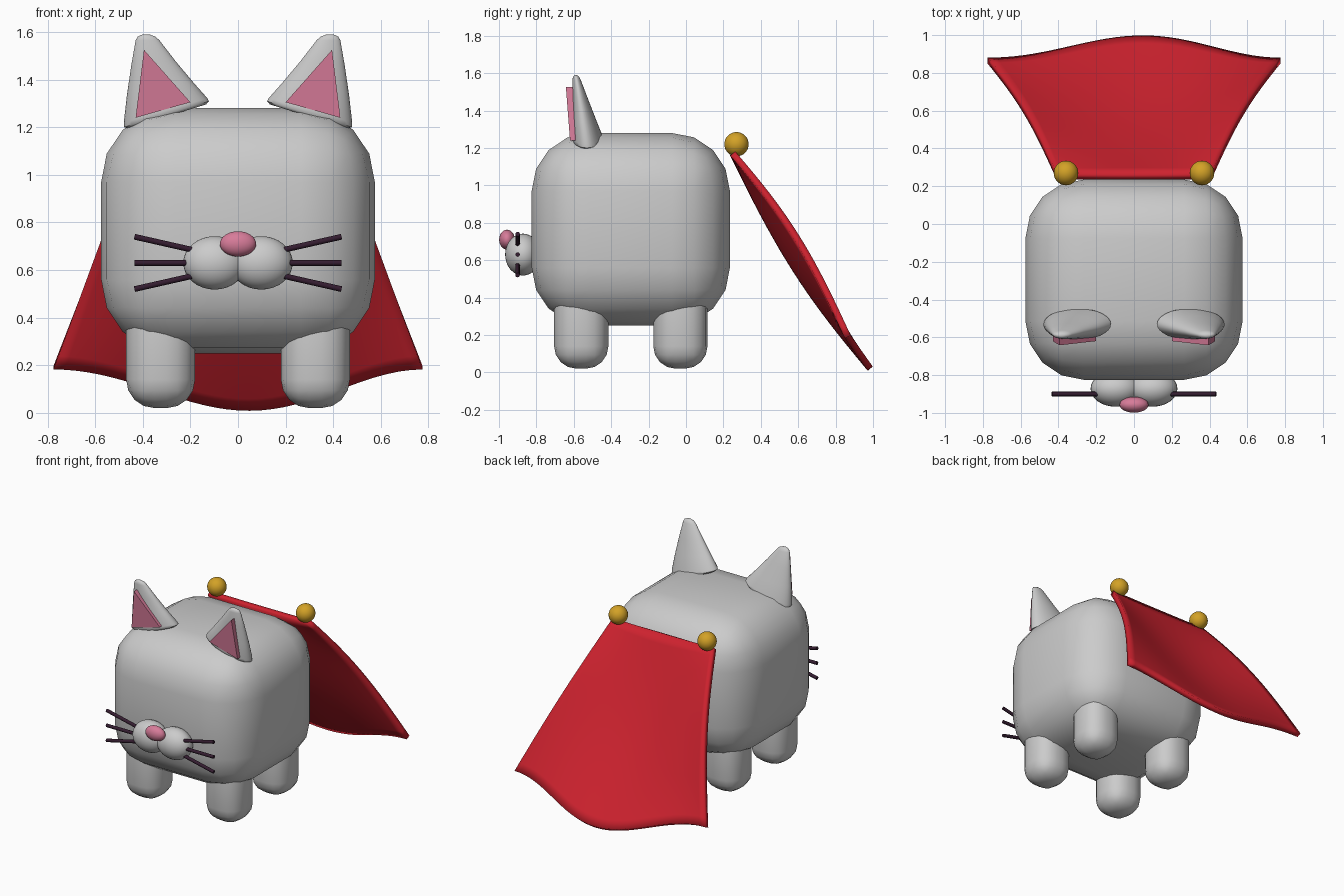
import bpy, bmesh, math
from mathutils import Vector

cube = bpy.data.objects.get("Cube")
if cube:
    bpy.data.objects.remove(cube, do_unlink=True)


def material(name, rgb):
    m = bpy.data.materials.new(name)
    m.use_nodes = True
    m.diffuse_color = (*rgb, 1)
    bsdf = next(n for n in m.node_tree.nodes if n.type == 'BSDF_PRINCIPLED')
    bsdf.inputs["Base Color"].default_value = (*rgb, 1)
    return m


GREY = material("light_grey_fur", (0.6, 0.6, 0.6))
PINK = material("pink", (0.68, 0.2, 0.32))
RED = material("red_cloth", (0.62, 0.016, 0.028))
GOLD = material("gold", (0.65, 0.36, 0.02))
DARK = material("dark_purple", (0.035, 0.012, 0.03))


def make(name, bm, mat, angle=50):
    bmesh.ops.recalc_face_normals(bm, faces=bm.faces)
    mesh = bpy.data.meshes.new(name)
    bm.to_mesh(mesh)
    bm.free()
    mesh.materials.append(mat)
    ob = bpy.data.objects.new(name, mesh)
    bpy.context.collection.objects.link(ob)
    bpy.ops.object.select_all(action='DESELECT')
    ob.select_set(True)
    bpy.context.view_layer.objects.active = ob
    bpy.ops.object.shade_smooth_by_angle(angle=math.radians(angle))
    return ob


def rounded_box(name, low, high, radius, mat):
    low, high = Vector(low), Vector(high)
    bm = bmesh.new()
    bmesh.ops.create_cube(bm, size=1)
    for v in bm.verts:
        v.co = (low + high) / 2 + v.co * (high - low)
    bmesh.ops.bevel(bm, geom=bm.edges[:], offset=radius, segments=4,
                    profile=0.5, affect='EDGES')
    return make(name, bm, mat)


def ellipsoid(name, center, radii, mat):
    bm = bmesh.new()
    bmesh.ops.create_uvsphere(bm, u_segments=32, v_segments=16, radius=1)
    for v in bm.verts:
        v.co = Vector(center) + v.co * Vector(radii)
    return make(name, bm, mat)


def rod(name, a, b, radius, mat):
    a, b = Vector(a), Vector(b)
    bm = bmesh.new()
    bmesh.ops.create_cone(bm, cap_ends=True, segments=12, radius1=radius,
                          radius2=radius, depth=(b - a).length)
    turn = (b - a).to_track_quat('Z', 'Y')
    for v in bm.verts:
        v.co = (a + b) / 2 + turn @ v.co
    return make(name, bm, mat)


def mix(a, b, t):
    return a + (b - a) * t


def ear(name, side):
    # Leaning flattened cone: (height fraction, ring scale)
    bm = bmesh.new()
    rings = []
    for t, s in [(-.03, .9), (0, .98), (.05, 1), (.35, 1), (.7, 1), (1, 1), (1.05, .75), (1.08, .3)]:
        k = min(max(t, 0), 1)
        half, depth = mix(.19, .05, k) * s, mix(.085, .022, k) * s
        tilt = math.radians(mix(17, 0, k))
        ring = []
        for i in range(32):
            a = 2 * math.pi * i / 32
            c = half * math.cos(a)
            ring.append(bm.verts.new((side * (mix(.3, .38, t) - c * math.cos(tilt)),
                                      mix(-.53, -.585, t) + depth * math.sin(a),
                                      mix(1.255, 1.565, t) + c * math.sin(tilt))))
        rings.append(ring)
    for r0, r1 in zip(rings, rings[1:]):
        for i in range(32):
            j = (i + 1) % 32
            bm.faces.new((r0[i], r0[j], r1[j], r1[i]))
    bm.faces.new(rings[0])
    bm.faces.new(rings[-1])
    return make(name, bm, GREY)


def inner_ear(name, side):
    corners = [(.43, -.62, 1.24), (.2, -.62, 1.305), (.395, -.642, 1.525)]
    bm = bmesh.new()
    front = [bm.verts.new((side * x, y, z)) for x, y, z in corners]
    back = [bm.verts.new((side * x, y + .05, z)) for x, y, z in corners]
    bm.faces.new(front)
    bm.faces.new(back)
    for i in range(3):
        j = (i + 1) % 3
        bm.faces.new((front[i], front[j], back[j], back[i]))
    return make(name, bm, PINK, 30)


def cape():
    # Flaring sheet whose middle sags and whose hem dips in a wave
    bm = bmesh.new()
    nu, nv = 32, 20
    grid = []
    for j in range(nv + 1):
        v = j / nv
        row = []
        for i in range(nu + 1):
            u = 2 * i / nu - 1
            hem = math.cos(math.pi / 2 * (u - .06 * (1 - u * u))) ** 2
            x = u * (mix(.41, .775, v) - .02 * math.sin(math.pi * v))
            y = mix(.25, .865 + .12 * hem, v)
            z = mix(1.17, .19 - .17 * hem, v)
            sag = math.sin(math.pi * v) * (.06 - .12 * math.cos(math.pi / 2 * u))
            row.append(bm.verts.new((x, y + .5 * sag, z + .8 * sag)))
        grid.append(row)
    for j in range(nv):
        for i in range(nu):
            bm.faces.new((grid[j][i], grid[j][i + 1], grid[j + 1][i + 1], grid[j + 1][i]))
    ob = make("cape", bm, RED)
    mod = ob.modifiers.new("thickness", 'SOLIDIFY')
    mod.thickness = .035
    mod.offset = 0
    return ob


# Body, cape and nose
rounded_box("body", (-.575, -.825, .25), (.575, .235, 1.28), .31, GREY)
cape()
ellipsoid("nose", (0, -.957, .71), (.076, .042, .053), PINK)

# Paired parts
for label, s in (("left", 1), ("right", -1)):
    for end, y in (("front", -.56), ("back", -.03)):
        rounded_box(f"{end}_{label}_leg", (s * .325 - .145, y - .145, .02),
                    (s * .325 + .145, y + .145, .56), .12, GREY)
    ear(f"{label}_ear", s)
    inner_ear(f"{label}_inner_ear", s)
    ellipsoid(f"{label}_cheek", (s * .098, -.872, .63), (.132, .095, .112), GREY)
    ellipsoid(f"{label}_cape_button", (s * .36, .27, 1.22), (.065, .065, .065), GOLD)
    for height, rise in (("upper", 1), ("middle", 0), ("lower", -1)):
        rod(f"{label}_{height}_whisker", (s * .17, -.9, .63 + rise * .05),
            (s * .435, -.9, .63 + rise * .11), .012, DARK)
